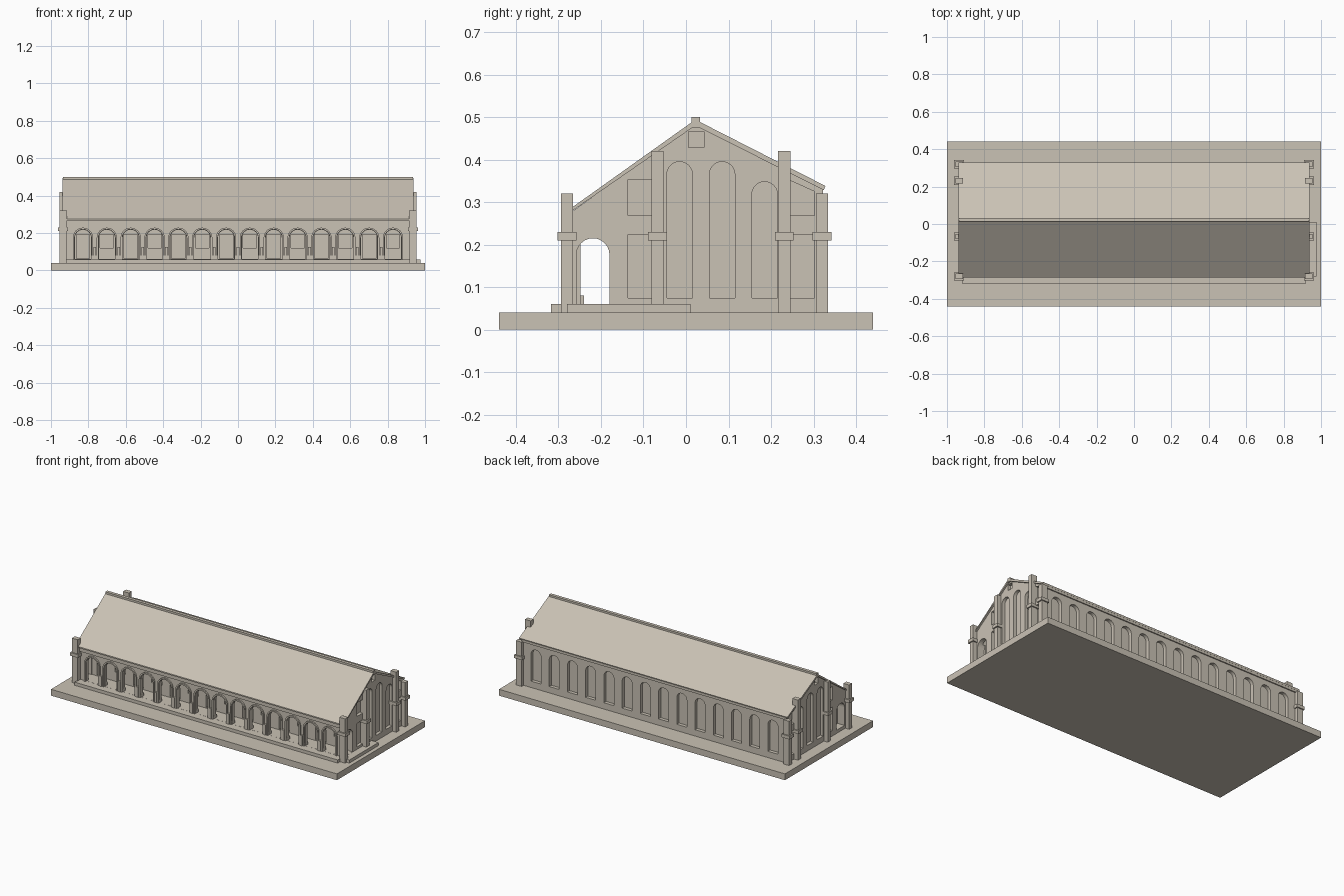
import bpy, bmesh, math

if "Cube" in bpy.data.objects:
    bpy.data.objects.remove(bpy.data.objects["Cube"])

stone = bpy.data.materials.new("warm grey stone")
stone.diffuse_color = (0.59, 0.54, 0.46, 1)
stone.use_nodes = True
stone.node_tree.nodes["Principled BSDF"].inputs["Base Color"].default_value = stone.diffuse_color


def finish(name, bm):
    bmesh.ops.recalc_face_normals(bm, faces=bm.faces)
    me = bpy.data.meshes.new(name)
    bm.to_mesh(me)
    bm.free()
    me.materials.append(stone)
    ob = bpy.data.objects.new(name, me)
    bpy.context.collection.objects.link(ob)
    return ob


def prism(bm, pts, axis, a, b):
    """Extrude an outline of (u, z) points along x or y from a to b."""
    def place(u, z, d):
        return (d, u, z) if axis == 'x' else (u, d, z)
    lo = [bm.verts.new(place(u, z, a)) for u, z in pts]
    hi = [bm.verts.new(place(u, z, b)) for u, z in pts]
    bm.faces.new(lo)
    bm.faces.new(hi[::-1])
    for i in range(len(pts)):
        j = (i + 1) % len(pts)
        bm.faces.new((lo[i], hi[i], hi[j], lo[j]))


def rect(u0, u1, z0, z1):
    return [(u0, z0), (u1, z0), (u1, z1), (u0, z1)]


def arch(c, w, z0, z1, n=12):
    r = w / 2
    return [(c + r, z0)] + [(c + r * math.cos(math.pi * i / n),
            z1 - r + r * math.sin(math.pi * i / n)) for i in range(n + 1)] + [(c - r, z0)]


def build(name, parts):
    bm = bmesh.new()
    for p in parts:
        prism(bm, *p)
    return finish(name, bm)


def both(pts, a, b):
    """The same outline at both gable ends."""
    return [(pts, 'x', a, b), (pts, 'x', -b, -a)]


def carve(ob, name, parts):
    cutter = build(name, parts)
    cutter.hide_render = True
    m = ob.modifiers.new(name, 'BOOLEAN')
    m.operation, m.solver, m.object = 'DIFFERENCE', 'EXACT', cutter
    dg = bpy.context.evaluated_depsgraph_get()
    me = bpy.data.meshes.new_from_object(ob.evaluated_get(dg))
    ob.modifiers.clear()
    ob.data = me
    bpy.data.objects.remove(cutter)


centres = [(i - 6.5) * 0.1275 for i in range(14)]
END = 0.928

# ground slab and steps
build("ground_slab", [(rect(-0.44, 0.44, 0, 0.04), 'x', -1, 1)])
build("front_step", [(rect(-0.318, -0.26, 0.035, 0.06), 'x', -0.92, 0.92)])
build("side_step", [(rect(-0.28, 0.01, 0.035, 0.06), 'x', 0.90, 0.975)])

# main hall with gabled ends
hall = build("hall", [([(-0.268, 0.035), (0.315, 0.035), (0.315, 0.335),
                        (0.022, 0.485), (-0.268, 0.278)], 'x', -END, END)])
# covered walk behind the arcade, open at both ends
carve(hall, "walk_cut", [(rect(-0.248, -0.175, 0.06, 0.243), 'x', -0.9, 0.9)])
carve(hall, "arcade_cut", [(arch(c, 0.086, 0.0605, 0.218), 'y', -0.4, -0.24) for c in centres])
carve(hall, "walk_end_cut", both(arch(-0.219, 0.078, 0.0605, 0.215), 0.88, 1.1))
# doors and windows alternating on the inner wall
carve(hall, "inner_cut", [(rect(c - 0.036, c + 0.036, 0.065 if i % 2 == 0 else 0.12, 0.193),
                           'y', -0.19, -0.16) for i, c in enumerate(centres)])
# blind arches along the back
carve(hall, "back_cut", [(arch(c, 0.07, 0.08, 0.285), 'y', 0.293, 0.5) for c in centres])
# tall windows and panels on the gable ends
ends = [arch(-0.015, 0.06, 0.075, 0.395), arch(0.085, 0.06, 0.075, 0.395),
        arch(0.185, 0.06, 0.075, 0.348), rect(0.006, 0.042, 0.428, 0.466)]
for z0, z1 in ((0.075, 0.224), (0.268, 0.353)):
    ends.append(rect(-0.136, -0.075, z0, z1))
    if z0 < 0.2:
        ends.append(rect(0.24, 0.302, z0, z1))
ends.append([(0.24, 0.268), (0.302, 0.268), (0.302, 0.325), (0.24, 0.353)])
carve(hall, "gable_cut", [q for e in ends for q in both(e, END - 0.02, 1.1)])

# raised arch surrounds on the arcade
build("arch_surrounds", [(arch(c, 0.108, 0.06, 0.229) + arch(c, 0.09, 0.06, 0.22)[::-1],
                          'y', -0.277, -0.262) for c in centres])
# low pier bases between arches
piers = [(i - 6) * 0.1275 for i in range(13)]
build("pier_bases", [(rect(c - 0.02, c + 0.02, 0.055, 0.08), 'y', -0.272, -0.24) for c in piers])
# thin shafts on the piers
build("pier_shafts", [(rect(c - 0.007, c + 0.007, 0.06, 0.125), 'y', -0.28, -0.262) for c in piers])
# string course above the arches
build("arcade_cornice", [(rect(-0.276, -0.26, 0.24, 0.262), 'x', -0.915, 0.915)])
build("back_cornice", [(rect(0.31, 0.322, 0.315, 0.336), 'x', -0.925, 0.925)])

# roof slopes and ridge cap
build("front_roof", [([(0.022, 0.494), (-0.287, 0.274), (-0.287, 0.266), (0.022, 0.480)],
                      'x', -0.938, 0.938)])
build("back_roof", [([(0.022, 0.494), (0.328, 0.338), (0.324, 0.328), (0.022, 0.480)],
                     'x', -0.938, 0.938)])
build("ridge_cap", [(rect(0.013, 0.033, 0.475, 0.5), 'x', -0.936, 0.936)])

# buttresses with bands at the gable ends
pillars = [(-0.28, 0.32), (-0.067, 0.42), (0.231, 0.42), (0.32, 0.32)]
build("buttresses", [q for y, top in pillars
                     for q in both(rect(y - 0.0145, y + 0.0145, 0.035, top), 0.915, 0.955)])
build("buttress_bands", [q for y, top in pillars
                         for q in both(rect(y - 0.022, y + 0.022, 0.21, 0.23), 0.908, 0.963)])
